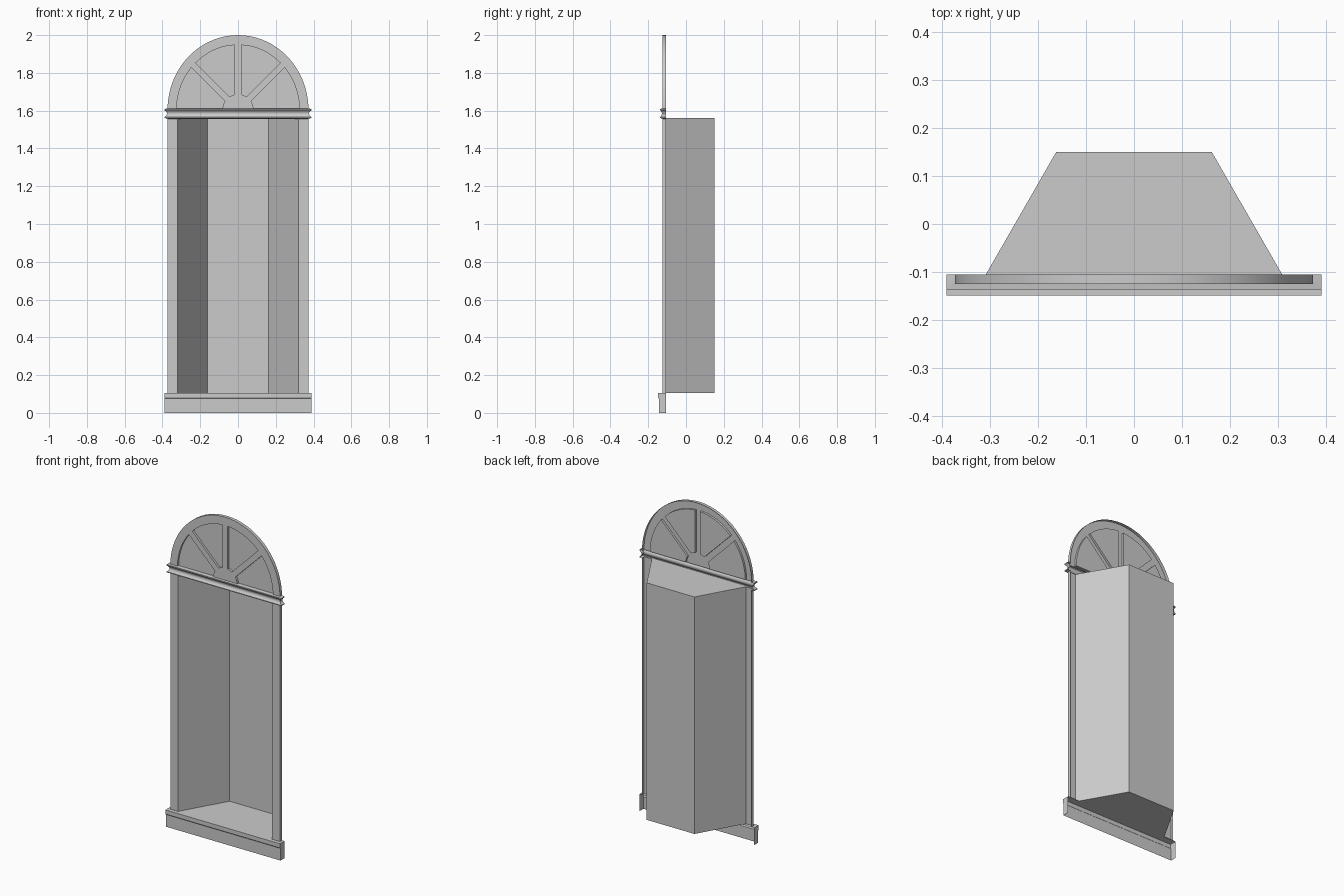
import bpy, bmesh
from math import sin, cos, pi, asin, sqrt, radians

if "Cube" in bpy.data.objects:
    bpy.data.objects.remove(bpy.data.objects["Cube"])

FRONT, BACK, PANE = -0.125, -0.105, -0.112   # depth planes
SPRING = 1.605                               # base of the arch


def finish(name, bm, smooth=True):
    mesh = bpy.data.meshes.new(name)
    bm.to_mesh(mesh)
    bm.free()
    ob = bpy.data.objects.new(name, mesh)
    bpy.context.collection.objects.link(ob)
    bpy.ops.object.select_all(action='DESELECT')
    ob.select_set(True)
    bpy.context.view_layer.objects.active = ob
    if smooth:
        bpy.ops.object.shade_smooth_by_angle(angle=radians(30))
    return ob


def grid(bm, rows, caps=()):
    """Quads between rows of points, plus optional flat polygons."""
    vs = [[bm.verts.new(p) for p in row] for row in rows]
    for a, b in zip(vs, vs[1:]):
        for j in range(len(a) - 1):
            bm.faces.new((a[j], b[j], b[j + 1], a[j + 1]))
    for cap in caps:
        bm.faces.new([bm.verts.new(p) for p in cap])
    bmesh.ops.remove_doubles(bm, verts=bm.verts, dist=1e-5)
    return bm


# Sill: hollow shell with a small nosing, closed at both ends
prof = [(BACK, .105), (-.149, .105), (-.149, .08), (-.144, .075), (-.144, 0)]
ends = prof + [(BACK, 0)]
finish("sill", grid(bmesh.new(),
                    [[(-.39, y, z), (.39, y, z)] for y, z in prof],
                    [[(.39, y, z) for y, z in ends],
                     [(-.39, y, z) for y, z in reversed(ends)]]), False)

# Niche: tapered recess with floor and ceiling, open at the front
plan = [(-.32, FRONT), (-.162, .15), (.162, .15), (.32, FRONT)]
zb, zt = .105, 1.562
finish("niche", grid(bmesh.new(),
                     [[(x, y, z) for x, y in plan] for z in (zt, zb)],
                     [[(x, y, zb) for x, y in reversed(plan)],
                      [(x, y, zt) for x, y in plan]]), False)

# Side frames, mirrored
side = [(-.372, BACK), (-.372, FRONT), (-.32, FRONT)]
ob = finish("side_frame", grid(bmesh.new(),
            [[(x, y, z) for x, y in side] for z in (zt, zb)]), False)
ob.modifiers.new("mirror", 'MIRROR').use_mirror_merge = False

# Moulding: coved profile returned around both ends
cove = [(0, 1.612), (.017, 1.609), (.017, 1.603), (.009, 1.597), (.004, 1.59),
        (.003, 1.583), (.006, 1.576), (.012, 1.57), (.017, 1.566),
        (.017, 1.561), (0, 1.557)]
rows = []
for o, z in cove:
    x, y = .373 + o, FRONT - .7 * o
    rows.append([(-x, BACK, z), (-x, y, z), (x, y, z), (x, BACK, z)])
finish("moulding", grid(bmesh.new(), rows))


# Fanlight: arched front plate with four recessed panes
def radius(t, a, b):
    return 1 / sqrt((cos(t) / a) ** 2 + (sin(t) / b) ** 2)


def arc(t0, t1, a, b, n):
    pts = []
    for i in range(n + 1):
        t = t0 + (t1 - t0) * i / n
        r = radius(t, a, b)
        pts.append((r * cos(t), SPRING + r * sin(t)))
    return pts


def pane_outline(k):
    half = [.006, .0175, .0175, .0175, .006]     # half widths of the bars
    a0, a1 = k * pi / 4, (k + 1) * pi / 4
    w0, w1 = half[k], half[k + 1]
    A, B, H = .325, .343, .082
    outer = arc(a0 + asin(w0 / radius(a0, A, B)),
                a1 - asin(w1 / radius(a1, A, B)), A, B, 10)
    inner = arc(a1 - asin(w1 / H), a0 + asin(w0 / H), H, H, 6)
    return outer + inner


def relief(bm, outline, depth, outward):
    """Loop on the front plane with walls running back to a depth."""
    f = [bm.verts.new((x, FRONT, z)) for x, z in outline]
    b = [bm.verts.new((x, depth, z)) for x, z in outline]
    edges, n = [], len(f)
    for i in range(n):
        j = (i + 1) % n
        edges.append(bm.edges.new((f[i], f[j])))
        if outward and i == n - 1:               # open along the base
            continue
        quad = (f[i], f[j], b[j], b[i])
        bm.faces.new(quad[::-1] if outward else quad)
    if not outward:
        bm.faces.new(b)
    return edges


bm = bmesh.new()
edges = relief(bm, arc(0, pi, .373, 2 - SPRING, 40), BACK, True)
for k in range(4):
    edges += relief(bm, pane_outline(k), PANE, False)
bmesh.ops.triangle_fill(bm, use_beauty=True, use_dissolve=False,
                        edges=edges, normal=(0, -1, 0))
finish("fanlight", bm)
